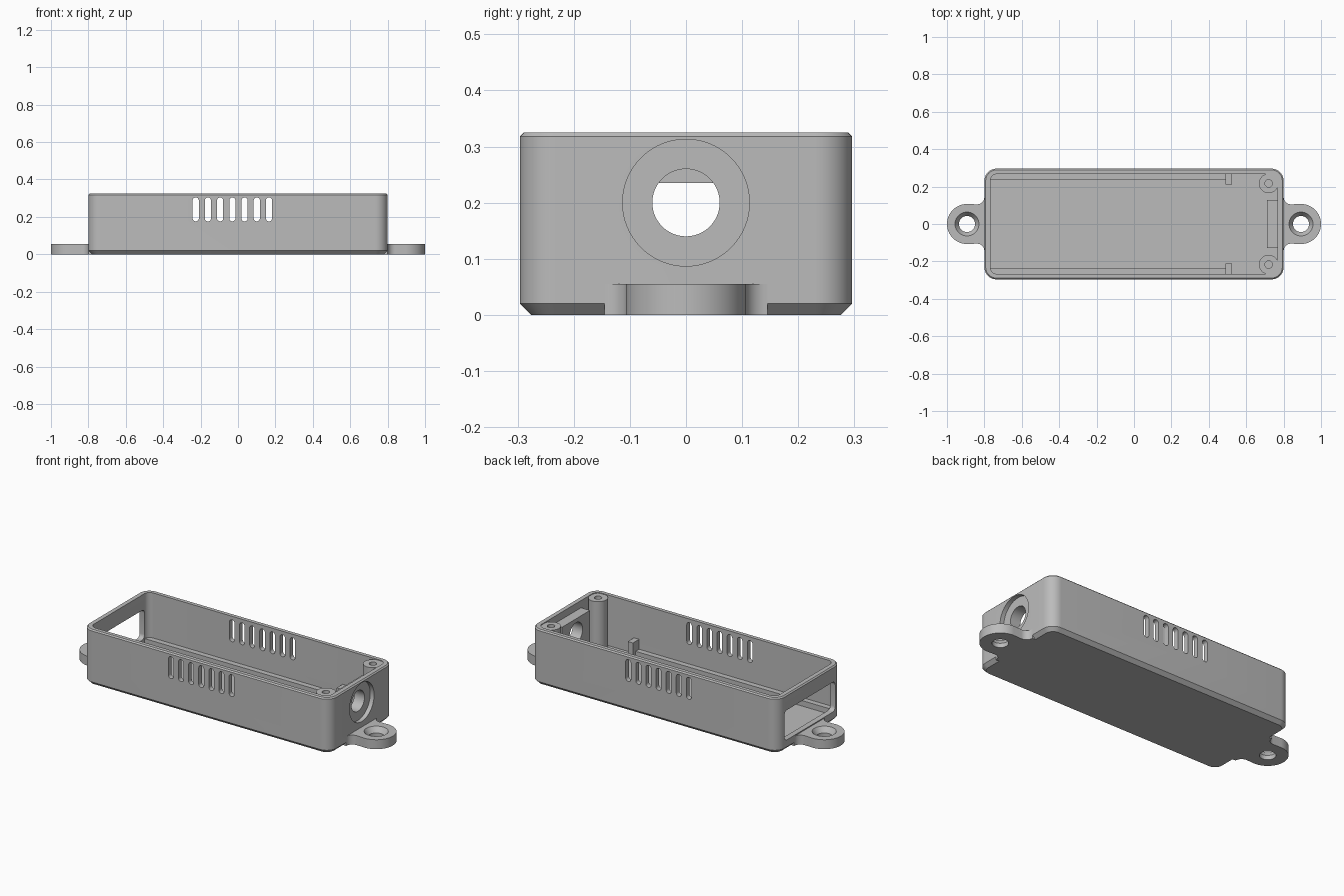
import bpy, bmesh, math
from mathutils import Vector

if "Cube" in bpy.data.objects:
    bpy.data.objects.remove(bpy.data.objects["Cube"])

grey = bpy.data.materials.new("plain_grey")
grey.use_nodes = True
colour = (0.5, 0.5, 0.5, 1)
grey.diffuse_color = colour
grey.node_tree.nodes["Principled BSDF"].inputs["Base Color"].default_value = colour


def arc(cx, cy, r, a0, a1, n):
    """Points on a circular arc, angles in degrees."""
    angles = [math.radians(a0 + (a1 - a0) * i / n) for i in range(n + 1)]
    return [(cx + r * math.cos(a), cy + r * math.sin(a)) for a in angles]


def circle(cx, cy, r, n=48):
    return arc(cx, cy, r, 0, 360, n)[:-1]


def rounded(cx, cy, hx, hy, r, n=10):
    """Rounded rectangle outline."""
    corners = [(1, 1, 0), (-1, 1, 90), (-1, -1, 180), (1, -1, 270)]
    return [p for sx, sy, a in corners
            for p in arc(cx + sx * (hx - r), cy + sy * (hy - r), r, a, a + 90, n)]


def loft(name, rings, axis="z"):
    """Closed solid through (outline, height) rings along an axis."""
    place = {"x": lambda u, v, h: Vector((h, u, v)),
             "y": lambda u, v, h: Vector((u, h, v)),
             "z": lambda u, v, h: Vector((u, v, h))}[axis]
    bm = bmesh.new()
    loops = [[bm.verts.new(place(u, v, h)) for u, v in pts] for pts, h in rings]
    for low, high in zip(loops, loops[1:]):
        for i in range(len(low)):
            j = (i + 1) % len(low)
            bm.faces.new((low[i], low[j], high[j], high[i]))
    bm.faces.new(loops[0][::-1])
    bm.faces.new(loops[-1])
    bmesh.ops.recalc_face_normals(bm, faces=bm.faces)
    mesh = bpy.data.meshes.new(name)
    bm.to_mesh(mesh)
    bm.free()
    mesh.materials.append(grey)
    obj = bpy.data.objects.new(name, mesh)
    bpy.context.collection.objects.link(obj)
    return obj


def box(name, x0, x1, y0, y1, z0, z1):
    outline = [(x0, y0), (x1, y0), (x1, y1), (x0, y1)]
    return loft(name, [(outline, z0), (outline, z1)])


def select_only(obj):
    bpy.ops.object.select_all(action="DESELECT")
    obj.select_set(True)
    bpy.context.view_layer.objects.active = obj


def combine(obj, other, operation="DIFFERENCE"):
    """Apply a boolean and discard the other solid."""
    select_only(obj)
    mod = obj.modifiers.new("boolean", "BOOLEAN")
    mod.operation = operation
    mod.solver = "EXACT"
    mod.object = other
    bpy.ops.object.modifier_apply(modifier=mod.name)
    bpy.data.objects.remove(other)


def smooth(obj):
    select_only(obj)
    bpy.ops.object.shade_smooth_by_angle(angle=math.radians(30))


# Open tray with chamfered base, eased rim and hollow inside
HX, HY, TOP = 0.8, 0.296, 0.325
FLOOR = 0.03
IX, IY = 0.768, 0.267


def shell(inset):
    return rounded(0, 0, HX - inset, HY - inset, 0.065 - inset)


inside = rounded(0, 0, IX, IY, 0.035)
body = loft("case_body", [(shell(0.02), 0), (shell(0), 0.02), (shell(0), TOP - 0.007),
                          (shell(0.007), TOP), (inside, TOP), (inside, FLOOR)])

# Inner backing block behind the round socket
block = box("socket_block", 0.71, 0.775, -0.128, 0.128, FLOOR - 0.01, 0.283)
combine(body, block, "UNION")

# Vent slots through both long walls
for i in range(7):
    slot = rounded(-0.226 + i * 0.0653, 0.24, 0.0165, 0.064, 0.0164, 6)
    combine(body, loft("slot_cutter", [(slot, -0.4), (slot, 0.4)], "y"))

# Round socket: shallow recess and through hole
for radius, depth in ((0.113, 0.775), (0.06, 0.6)):
    ring = circle(0, 0.2, radius, 64)
    combine(body, loft("socket_cutter", [(ring, depth), (ring, 0.9)], "x"))

# Wide connector opening in the other end
port = rounded(0, 0.148, 0.235, 0.087, 0.025, 6)
combine(body, loft("port_cutter", [(port, -0.9), (port, -0.7)], "x"))
smooth(body)

# Mounting lugs with countersunk holes
for side, s in (("left", 1), ("right", -1)):
    half = [(0.78, -0.145)] + arc(0.84, -0.145, 0.04, 180, 90, 8)
    outline = half + arc(0.893, 0, 0.107, -90, 90, 32) + [(x, -y) for x, y in half[::-1]]
    outline = [(s * x, y) for x, y in outline]
    lug = loft(side + "_mounting_lug", [(outline, 0), (outline, 0.055)])
    cx = s * 0.893
    combine(lug, loft("screw_cutter", [(circle(cx, 0, 0.043), -0.02),
                                       (circle(cx, 0, 0.043), 0.025),
                                       (circle(cx, 0, 0.064), 0.055),
                                       (circle(cx, 0, 0.064), 0.08)]))
    smooth(lug)

# Screw posts, board rails and board stops along each side
for side, s in (("back", 1), ("front", -1)):
    px, py, post_top = 0.72, s * 0.217, TOP - 0.004
    ring = circle(px, py, 0.052)
    post = loft(side + "_screw_post", [(ring, FLOOR - 0.01), (ring, post_top)])
    y0, y1 = sorted((py, s * 0.272))
    combine(post, box("corner_fill", px, 0.773, y0, y1, FLOOR - 0.01, post_top), "UNION")
    hole = circle(px, py, 0.02, 24)
    combine(post, loft("pilot_cutter", [(hole, 0.1), (hole, 0.4)]))
    smooth(post)

    y0, y1 = sorted((s * 0.235, s * 0.275))
    box(side + "_board_rail", -0.775, 0.495, y0, y1, FLOOR - 0.01, 0.062)
    y0, y1 = sorted((s * 0.21, s * 0.275))
    box(side + "_board_stop", 0.49, 0.523, y0, y1, FLOOR - 0.01, 0.12)
